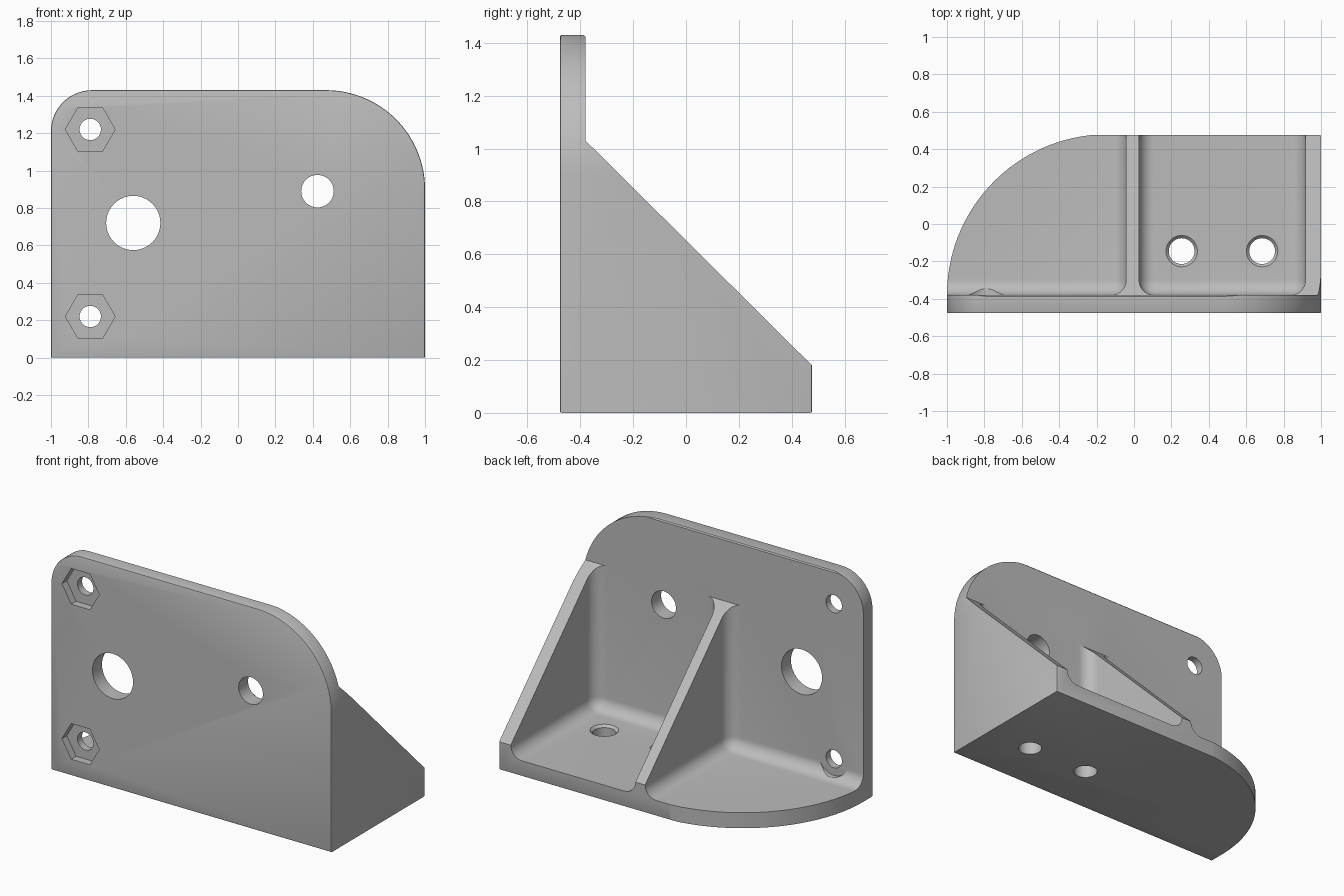
import bpy, bmesh, math
from mathutils import Vector

if "Cube" in bpy.data.objects:
    bpy.data.objects.remove(bpy.data.objects["Cube"])

grey = bpy.data.materials.new("plain grey")
grey.diffuse_color = (0.5, 0.5, 0.5, 1)
grey.use_nodes = True
grey.node_tree.nodes["Principled BSDF"].inputs["Base Color"].default_value = grey.diffuse_color


def arc(cx, cy, r, a0, a1, n=32):
    """Points on an arc, angles in degrees."""
    angles = [math.radians(a0 + (a1 - a0) * i / n) for i in range(n + 1)]
    return [(cx + r * math.cos(a), cy + r * math.sin(a)) for a in angles]


def make(name, bm):
    bmesh.ops.recalc_face_normals(bm, faces=bm.faces)
    mesh = bpy.data.meshes.new(name)
    bm.to_mesh(mesh)
    bm.free()
    mesh.materials.append(grey)
    obj = bpy.data.objects.new(name, mesh)
    bpy.context.collection.objects.link(obj)
    return obj


def prism(name, outline, axis, lo, hi, bevel=0):
    """Extrude a 2D outline along an axis (0 = x, 1 = y, 2 = z)."""
    def place(p, d):
        c = list(p)
        c.insert(axis, d)
        return c
    bm = bmesh.new()
    caps = [bm.faces.new([bm.verts.new(place(p, d)) for p in outline]) for d in (lo, hi)]
    a, b = [list(f.verts) for f in caps]
    for i in range(len(a)):
        j = (i + 1) % len(a)
        bm.faces.new((a[i], a[j], b[j], b[i]))
    if bevel:
        bmesh.ops.recalc_face_normals(bm, faces=bm.faces)
        edges = list({e for f in caps for e in f.edges})
        bmesh.ops.bevel(bm, geom=edges, offset=bevel, segments=2, profile=0.5, affect='EDGES')
    return make(name, bm)


def rounded_box(name, lo, hi, r):
    bm = bmesh.new()
    bmesh.ops.create_cube(bm, size=1)
    lo, hi = Vector(lo), Vector(hi)
    for v in bm.verts:
        v.co = Vector([lo[k] + (hi[k] - lo[k]) * (v.co[k] + 0.5) for k in range(3)])
    bmesh.ops.bevel(bm, geom=list(bm.edges), offset=r, segments=8, profile=0.5, affect='EDGES')
    return make(name, bm)


def combine(target, tool, operation):
    mod = target.modifiers.new("cut", 'BOOLEAN')
    mod.operation, mod.solver, mod.object = operation, 'EXACT', tool
    bpy.context.view_layer.objects.active = target
    bpy.ops.object.modifier_apply(modifier=mod.name)
    bpy.data.objects.remove(tool)


# Block with the wall's front outline and softened rims
wall_outline = ([(-1, 0), (1, 0)] + arc(0.47, 0.9, 0.53, 0, 90)
                + arc(-0.78, 1.21, 0.22, 90, 180, 16))
bracket = prism("bracket", wall_outline, 1, -0.477, 0.477, 0.007)

# Trim to the base outline, with its big rounded corner
base_outline = ([(1.2, 0.48), (1.2, -1), (-1.2, -1), (-1.2, -0.38)]
                + arc(-0.14, -0.38, 0.86, 180, 90, 40))
combine(bracket, prism("base_trim", base_outline, 2, -1, 2), 'INTERSECT')

# Trim to the side profile: thin wall above, sloping ribs below
side = [(-1, -1), (1.0, -1), (1.0, -0.34), (-0.38, 1.03), (-0.38, 1.423), (-1, 2.043)]
combine(bracket, prism("side_trim", side, 0, -1.3, 1.3), 'INTERSECT')

# Filleted pockets that leave the base, wall and two ribs
for x0, x1 in ((-2, -0.042), (0.027, 0.917)):
    pocket = rounded_box("pocket", (x0, -0.38, 0.1), (x1, 2, 3), 0.08)
    combine(bracket, pocket, 'DIFFERENCE')


def drill(x, z, r, y0=-1, y1=0.0, n=40):
    combine(bracket, prism("drill", arc(x, z, r, 0, 360 - 360 / n, n - 1), 1, y0, y1), 'DIFFERENCE')


# Wall openings
drill(-0.56, 0.72, 0.145)
drill(0.425, 0.89, 0.087)
for z in (1.22, 0.22):
    drill(-0.79, z, 0.057)
    drill(-0.79, z, 0.133, -1, -0.427, 6)   # hexagonal nut recess
drill(-0.79, 0.22, 0.106, -0.3795, -0.2)    # washer clearance in the fillet

# Base holes with a chamfered upper rim
for x in (0.255, 0.685):
    bm = bmesh.new()
    rings = [[bm.verts.new((px, py, z)) for px, py in arc(x, -0.145, r, 0, 351, 39)]
             for z, r in ((-0.2, 0.069), (0.085, 0.069), (0.115, 0.099))]
    bm.faces.new(rings[0])
    bm.faces.new(rings[-1])
    for a, b in zip(rings, rings[1:]):
        for i in range(40):
            j = (i + 1) % 40
            bm.faces.new((a[i], a[j], b[j], b[i]))
    combine(bracket, make("base_drill", bm), 'DIFFERENCE')

# Smooth the curved surfaces, keep the corners sharp
bpy.ops.object.select_all(action='DESELECT')
bracket.select_set(True)
bpy.context.view_layer.objects.active = bracket
bpy.ops.object.shade_smooth_by_angle(angle=math.radians(30))
